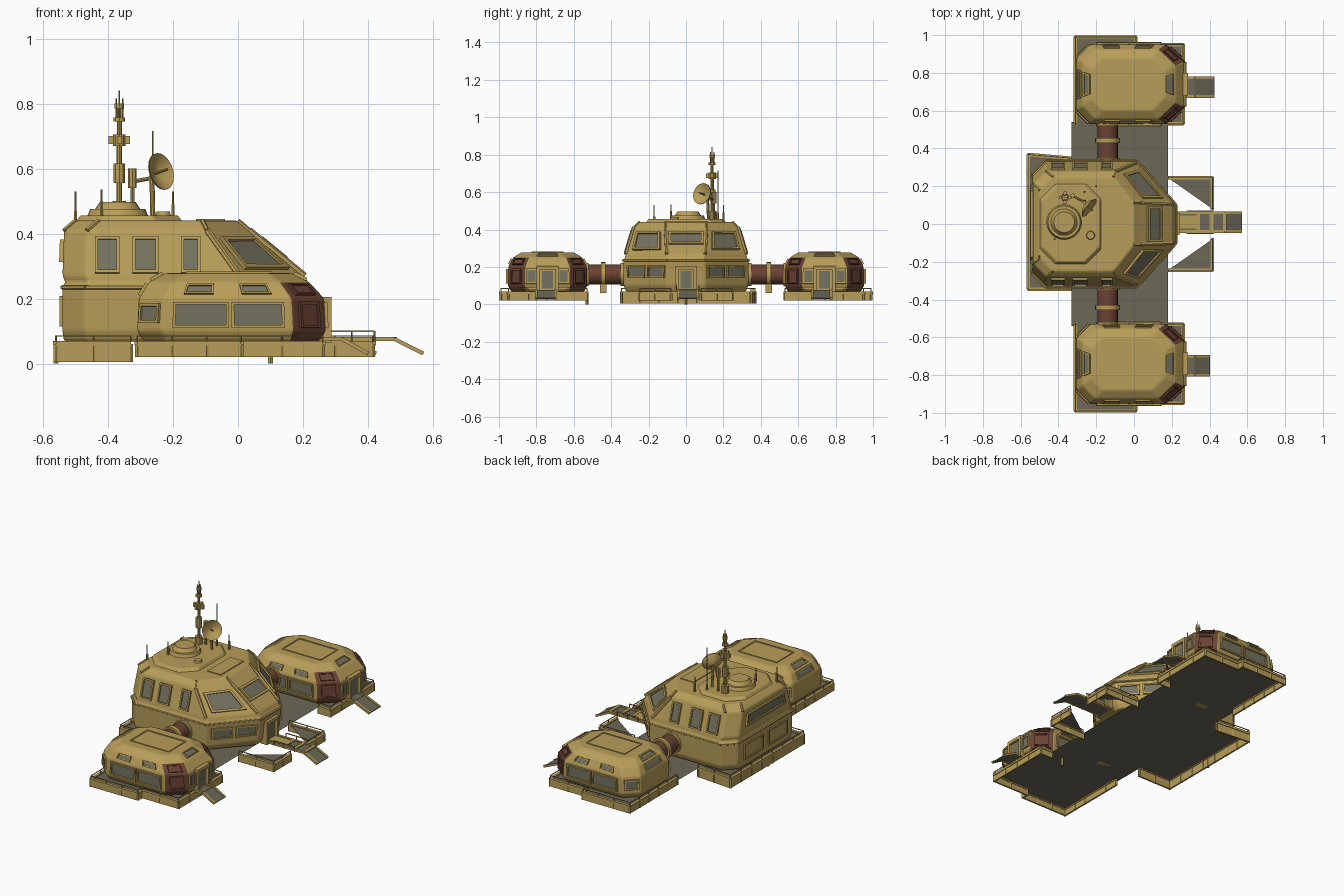
import bpy, bmesh, math
from mathutils import Vector as V, Matrix as M

if "Cube" in bpy.data.objects:
    bpy.data.objects.remove(bpy.data.objects["Cube"])

def mat(name, c):
    m = bpy.data.materials.new(name)
    m.diffuse_color = (*c, 1)
    m.use_nodes = True
    m.node_tree.nodes["Principled BSDF"].inputs["Base Color"].default_value = m.diffuse_color
    return m

TAN, RED, DECK, GLASS = range(4)
MATS = [mat("sand_paint", (0.48, 0.34, 0.10)), mat("rust_red", (0.145, 0.055, 0.033)),
        mat("deck_grey", (0.15, 0.14, 0.095)), mat("window_glass", (0.175, 0.17, 0.115))]

def finish(name, bm, bevel=0, smooth=False):
    me = bpy.data.meshes.new(name)
    bm.to_mesh(me); bm.free()
    o = bpy.data.objects.new(name, me)
    bpy.context.collection.objects.link(o)
    for m in MATS: me.materials.append(m)
    if bevel:
        b = o.modifiers.new("bevel", 'BEVEL')
        b.width = bevel; b.segments = 2; b.limit_method = 'ANGLE'; b.angle_limit = 0.3
    if smooth:
        bpy.context.view_layer.objects.active = o
        o.select_set(True)
        bpy.ops.object.shade_smooth_by_angle(angle=0.6)
        o.select_set(False)
    return o

def paint(verts, m):
    for f in {f for v in verts for f in v.link_faces}: f.material_index = m

def rod(bm, a, b, r, r2=None, n=8, m=TAN):
    a, b = V(a), V(b)
    d = b - a
    T = M.Translation((a + b) / 2) @ d.to_track_quat('Z', 'Y').to_matrix().to_4x4()
    g = bmesh.ops.create_cone(bm, cap_ends=True, segments=n, radius1=r,
                              radius2=r if r2 is None else r2, depth=d.length, matrix=T)
    paint(g['verts'], m)

def box(bm, lo, hi, m=TAN):
    lo, hi = V(lo), V(hi)
    g = bmesh.ops.create_cube(bm, size=1, matrix=M.Translation((lo + hi) / 2) @ M.Diagonal((*(hi - lo), 1)))
    paint(g['verts'], m)

def slab(bm, a, b, w, h, m=TAN):
    """Box running from a to b, w wide, h thick."""
    a, b = V(a), V(b)
    d = b - a
    x = d.normalized(); y = V((0, 0, 1)).cross(x).normalized(); z = x.cross(y)
    R = M((x, y, z)).transposed().to_4x4()
    g = bmesh.ops.create_cube(bm, size=1, matrix=M.Translation((a + b) / 2) @ R @ M.Diagonal((d.length, w, h, 1)))
    paint(g['verts'], m)

def ring(z, x0, x1, hy, bc, cx, cy, yc=0):
    """Eight-sided plan: square back corners cut by bc, front corners by cx, cy."""
    p = [(x0+bc, -hy), (x1-cx, -hy), (x1, cy-hy), (x1, hy-cy), (x1-cx, hy), (x0+bc, hy), (x0, hy-bc), (x0, bc-hy)]
    return [V((x, y + yc, z)) for x, y in p]

def loft(name, rings, bevel, rule=lambda band, side: TAN):
    bm = bmesh.new()
    vs = [[bm.verts.new(p) for p in r] for r in rings]
    n = len(rings[0])
    for k in range(len(vs) - 1):
        for i in range(n):
            f = bm.faces.new((vs[k][i], vs[k][(i+1) % n], vs[k+1][(i+1) % n], vs[k+1][i]))
            f.material_index = rule(k, i)
    bm.faces.new(vs[-1]); bm.faces.new(vs[0][::-1])
    return finish(name, bm, bevel)

def panel(bm, A, B, i, u0, u1, v0, v1, m=GLASS, h=0.009, rim=0.009, by_x=False, frame=TAN):
    """Raised frame with a sunk pane, on side i between rings A and B; by_x reads u as world x."""
    j = (i + 1) % len(A)
    if i in (3, 4, 5): u0, u1 = (u1, u0) if by_x else (1 - u1, 1 - u0)
    def at(u, v):
        p, q = A[i].lerp(B[i], v), A[j].lerp(B[j], v)
        return p.lerp(q, (u - p.x) / (q.x - p.x) if by_x else u)
    q = [at(u0, v0), at(u1, v0), at(u1, v1), at(u0, v1)]
    n = (q[1] - q[0]).cross(q[3] - q[0]).normalized()
    s = min((q[1] - q[0]).length, (q[3] - q[0]).length, )
    inn = [p + ((q[(k+1) % 4] - p).normalized() + (q[k-1] - p).normalized()) * min(rim, s * .25) for k, p in enumerate(q)]
    loops = [[p - n*.004 for p in q], [p + n*h for p in q], [p + n*h for p in inn], [p + n*.003 for p in inn]]
    vs = [[bm.verts.new(p) for p in l] for l in loops]
    for a, b in zip(vs, vs[1:]):
        for k in range(4): bm.faces.new((a[k], a[(k+1) % 4], b[(k+1) % 4], b[k])).material_index = frame
    bm.faces.new(vs[-1]).material_index = m

# main building: lower storey, ledge, sloping upper storey, roof
main = [ring(.068, -.535, .195, .32, .07, .20, .22), ring(.10, -.54, .21, .333, .07, .20, .23),
        ring(.235, -.54, .225, .335, .07, .21, .235), ring(.25, -.53, .215, .325, .07, .2, .23),
        ring(.27, -.54, .205, .322, .07, .20, .22), ring(.41, -.535, .035, .28, .07, .13, .17),
        ring(.44, -.50, .0, .25, .07, .11, .14)]
loft("main_building", main, .008)
bm = bmesh.new()
for side in (0, 4):                                   # long sides
    for u0, u1 in ((-.44, -.365), (-.325, -.245), (-.175, -.115)):
        panel(bm, main[4], main[5], side, u0, u1, .05, .85, h=.012, by_x=True)
for side in (1, 3):                                   # front corners
    panel(bm, main[4], main[5], side, .15, .85, .14, .82, h=.012, rim=.014)
    panel(bm, main[1], main[2], side, .1, .5, .3, .8)
    panel(bm, main[1], main[2], side, .56, .95, .3, .8)
panel(bm, main[4], main[5], 2, .06, .94, .35, .8, h=.012, rim=.014)
panel(bm, main[4], main[5], 6, .1, .9, .3, .8, h=.012)
panel(bm, main[1], main[2], 6, .1, .45, .1, .8, m=TAN)
panel(bm, main[1], main[2], 6, .55, .9, .1, .8, m=TAN)
finish("main_windows", bm)

# corner ribs of the upper storey
bm = bmesh.new()
for i in range(8):
    if i in (1, 2, 3, 4): rod(bm, main[4][i], main[5][i], .010, n=6)
    rod(bm, main[5][i], main[6][i], .007, n=6)
    rod(bm, main[2][i], main[2][(i+1) % 8], .007, n=6)
finish("corner_ribs", bm)

# roof plate and turret
loft("roof_plate", [ring(.435, -.50, -.17, .215, .08, .08, .08), ring(.456, -.485, -.185, .20, .08, .08, .08)], .004)
bm = bmesh.new()
box(bm, (-.13, -.11, .43), (-.04, .11, .445))
rod(bm, (-.37, .01, .45), (-.37, .01, .475), .095, .085, 24)
rod(bm, (-.37, .01, .475), (-.37, .01, .497), .07, .055, 24)
rod(bm, (-.23, -.06, .45), (-.23, -.06, .468), .025, .02, 16)
finish("roof_turret", bm, smooth=True)

# mast: stacked drums and boxes
bm = bmesh.new()
mx, my = -.365, .14
for z0, z1, r in ((.44, .50, .022), (.50, .56, .009), (.555, .615, .019), (.615, .67, .009), (.67, .705, .02),
                  (.705, .75, .008), (.745, .757, .019), (.757, .785, .007), (.785, .80, .015), (.80, .84, .0025)):
    rod(bm, (mx, my, z0), (mx, my, z1), r, n=10)
for dx, dy in ((.025, 0), (-.025, 0), (0, .025), (0, -.025)):
    box(bm, (mx+dx-.008, my+dy-.008, .675), (mx+dx+.008, my+dy+.008, .70))
    rod(bm, (mx+dx*.4, my+dy*.4, .75), (mx+dx*.4, my+dy*.4, .815), .003, n=6)
rod(bm, (-.325, .15, .45), (-.325, .15, .54), .006)
rod(bm, (-.325, .15, .54), (-.325, .15, .60), .013)
rod(bm, (-.325, .15, .56), (-.27, .12, .57), .006)
# whip antennas
for x, y, z0, z1 in ((-.5, -.17, .42, .53), (-.42, -.08, .45, .535), (-.2, .2, .44, .53), (-.262, .17, .44, .715)):
    rod(bm, (x, y, z0), (x, y, z0 + .05), .006, n=6)
    rod(bm, (x, y, z0 + .05), (x, y, z1), .0028, n=6)
finish("mast", bm, smooth=True)

# dish: spun shallow bowl turned to the front right
bm = bmesh.new()
R = M.Translation((-.255, .10, .585)) @ V((.75, -.6, .25)).to_track_quat('Z', 'Y').to_matrix().to_4x4()
prof = [(.001, 0), (.03, .007), (.058, .026), (.058, .022), (.03, .002), (.001, -.006)]
rows = [[bm.verts.new(R @ V((r*math.cos(a*math.pi/12), r*math.sin(a*math.pi/12), z))) for a in range(24)] for r, z in prof]
for a, b in zip(rows, rows[1:]):
    for k in range(24): bm.faces.new((b[k], b[(k+1) % 24], a[(k+1) % 24], a[k])[::-1])
rod(bm, R @ V((0, 0, 0)), R @ V((0, 0, .05)), .004)
rod(bm, (-.262, .12, .45), (-.265, .115, .58), .008)
finish("dish", bm, smooth=True)

# side pods
for s, tag in ((-1, "right"), (1, "left")):
    y = .74 * s
    pod = [ring(.068, -.29, .25, .195, .07, .09, .08, y), ring(.10, -.31, .27, .212, .075, .10, .09, y),
           ring(.20, -.305, .265, .21, .075, .10, .09, y), ring(.25, -.275, .22, .185, .07, .09, .085, y),
           ring(.278, -.225, .165, .14, .06, .07, .07, y)]
    loft(tag + "_pod", pod, .008, lambda k, i: RED if i in (1, 3) and k < 3 else TAN)
    bm = bmesh.new()
    for side in (0, 4):
        panel(bm, pod[1], pod[2], side, .08, .51, .1, .9, h=.011)
        panel(bm, pod[1], pod[2], side, .53, .94, .1, .9, h=.011)
        for u in (.15, .62): panel(bm, pod[2], pod[3], side, u, u + .24, .25, .85, rim=.006)
    for side in (1, 3):
        panel(bm, pod[1], pod[2], side, .2, .8, .1, .9, m=RED, frame=RED)
        panel(bm, pod[2], pod[3], side, .2, .8, .2, .85, m=RED, frame=RED, rim=.006)
    for side in (5, 7): panel(bm, pod[1], pod[2], side, .1, .9, .25, .85)
    panel(bm, pod[1], pod[2], 2, .02, .27, .1, .9)
    panel(bm, pod[1], pod[2], 2, .73, .98, .1, .9)
    for a in (2, 3): panel(bm, pod[a], pod[a+1], 6, .2, .8, .15, .9)
    panel(bm, pod[3], pod[4], 2, .2, .8, .2, .9, rim=.006)
    roof = [V((x, y + w, .277)) for x, w in ((-.16, -.085), (.105, -.085), (.105, .085), (-.16, .085))]
    panel(bm, roof[:2], [roof[3], roof[2]], 0, 0, 1, 0, 1, m=TAN, h=.006)
    finish(tag + "_pod_windows", bm)
    # corridor with collars
    bm = bmesh.new()
    rod(bm, (-.14, .30*s, .16), (-.14, .57*s, .16), .054, n=20, m=RED)
    for a, b, r in ((.32, .35, .062), (.43, .455, .066), (.52, .545, .062)):
        rod(bm, (-.14, a*s, .16), (-.14, b*s, .16), r, n=20)
    lo, hi = sorted((.425*s, .46*s))
    box(bm, (-.18, lo, .06), (-.10, hi, .11))
    finish(tag + "_corridor", bm, smooth=True)

# doorways and ramps
bm = bmesh.new()
for y, yr, x, e, k in ((0, .01, .215, .48, .57), (-.74, -.75, .262, .32, .40), (.74, .725, .262, .32, .425)):
    for w in (-.05, .05):
        box(bm, (x - .02, y + w - .009, .065), (x + .025, y + w + .009, .195))
    box(bm, (x - .02, y - .059, .185), (x + .025, y + .059, .205))
    box(bm, (x - .02, y - .045, .065), (x + .009, y + .045, .19))
    box(bm, (x + .006, y - .03, .085), (x + .0115, y + .03, .178), GLASS)
    top = (e, yr, .074)
    slab(bm, (x, yr, .074), top, .10, .006, DECK)
    slab(bm, top, (k, yr, .03), .10, .006, DECK)
    for w in (-.05, .05):
        slab(bm, (x, yr + w, .076), (e, yr + w, .076), .014, .012)
        slab(bm, (e, yr + w, .076), (k, yr + w, .031), .014, .012)
    if y == 0:
        slab(bm, (.22, yr, .079), (.33, yr, .079), .07, .005)
        for xx in (.34, .41, .48): slab(bm, (xx, -.04, .079), (xx, .06, .079), .02, .007)
        for w in (-.05, .07):
            slab(bm, (.28, w, .10), (.42, w, .10), .005, .005)
            for xx in (.28, .35, .42): rod(bm, (xx, w, .07), (xx, w, .10), .003, n=5)
finish("doors_and_ramps", bm)

# decks: flat sheets with hanging skirts and low rails
deck, skirt = bmesh.new(), bmesh.new()
def sheet(pts, z):
    deck.faces.new([deck.verts.new((x, y, z)) for x, y in pts]).material_index = DECK
def edge(pts, z0):
    for (ax, ay), (bx, by) in zip(pts, pts[1:]):
        a, b = V((ax, ay, 0)), V((bx, by, 0))
        zm = V((0, 0, (z0 + .066) / 2))
        slab(skirt, a + zm, b + zm, .010, .066 - z0)
        slab(skirt, a + V((0, 0, .062)), b + V((0, 0, .062)), .018, .014)
        slab(skirt, a + V((0, 0, .085)), b + V((0, 0, .085)), .004, .004)
        n = max(1, round((b - a).length / .1))
        for k in range(n + 1):
            p = a.lerp(b, k / n)
            rod(skirt, p + V((0, 0, .066)), p + V((0, 0, .086)), .003, n=5)
            rod(skirt, p + V((0, 0, z0)), p + V((0, 0, .06)), .008, n=6)

sheet([(-.02, -.345), (-.565, -.345), (-.565, .37), (-.3, .345), (-.02, .345)], .062)
edge([(-.33, -.345), (-.56, -.345), (-.56, .368), (-.33, .348)], .005)
sheet([(-.33, -.54), (.18, -.54), (.18, .54), (-.33, .54)], .06)
for s in (-1, 1):
    pod = [(-.31, .53*s), (-.31, .99*s), (.01, .99*s), (.01, .95*s), (.26, .95*s), (.26, .53*s)]
    sheet(pod, .063)
    edge(pod, .02)
    edge([(.26, .53*s), (.18, .53*s)], .02)
    sheet([(.18, .245*s), (.415, .245*s), (.415, .08*s)], .063)
    edge([(.18, .245*s), (.415, .245*s), (.415, .08*s)], .02)
for p in (-.56, .0), (.1, .53):                        # feet
    rod(skirt, (p[0], -p[1], 0), (p[0], -p[1], .05), .008, n=6)
finish("decks", deck)
finish("skirts_and_rails", skirt)
